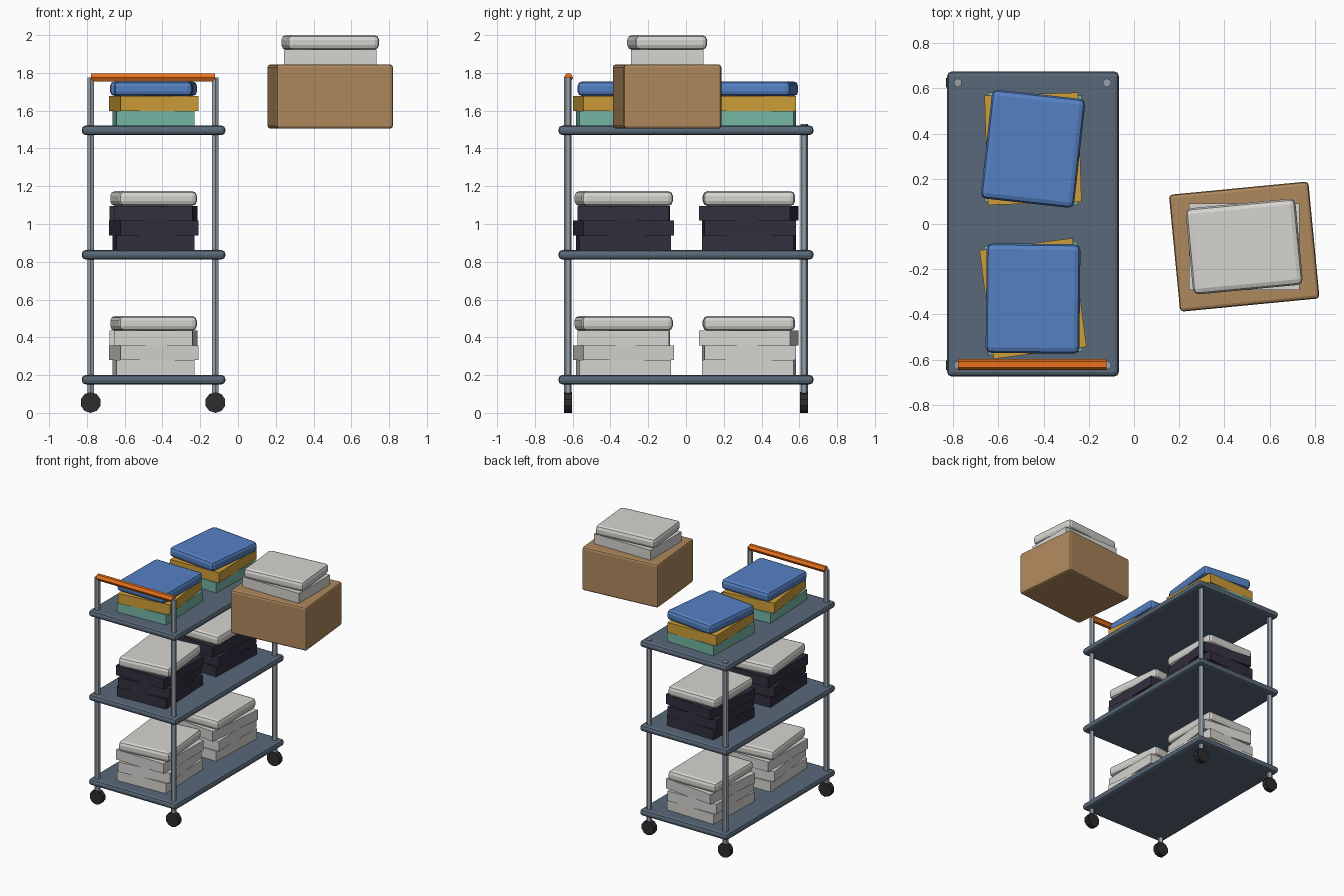
import bpy
from math import radians, pi

if "Cube" in bpy.data.objects:
    bpy.data.objects.remove(bpy.data.objects["Cube"])


def mat(name, r, g, b):
    m = bpy.data.materials.new(name)
    m.diffuse_color = (r, g, b, 1)
    m.use_nodes = True
    m.node_tree.nodes["Principled BSDF"].inputs["Base Color"].default_value = m.diffuse_color
    return m


SLATE = mat("slate", .10, .14, .19)
STEEL = mat("steel", .31, .36, .41)
RUBBER = mat("rubber", .026, .026, .03)
ORANGE = mat("orange", .83, .17, .012)
CARD = mat("cardboard", .43, .25, .11)
GREEN = mat("green", .18, .47, .38)
GOLD = mat("gold", .62, .34, .04)
BLUE = mat("blue", .09, .22, .55)
DARK = mat("dark", .033, .028, .048)
LIGHT = mat("light", .67, .66, .63)


def box(name, loc, size, material, turn=0, bevel=0, segments=2):
    bpy.ops.mesh.primitive_cube_add(size=1, location=loc, rotation=(0, 0, radians(turn)))
    o = bpy.context.object
    o.name = name
    o.scale = size
    bpy.ops.object.transform_apply(location=False, rotation=False, scale=True)
    o.data.materials.append(material)
    if bevel:
        b = o.modifiers.new("bevel", 'BEVEL')
        b.width, b.segments = bevel, segments
    return o


def rod(name, loc, radius, length, sides, material, rot=(0, 0, 0)):
    bpy.ops.mesh.primitive_cylinder_add(vertices=sides, radius=radius, depth=length,
                                        location=loc, rotation=rot)
    o = bpy.context.object
    o.name = name
    o.data.materials.append(material)
    return o


def stack(name, x, y, z, size, colours, turns):
    # folded items; only the top one is soft-edged
    h = size[2]
    for i, (c, t) in enumerate(zip(colours, turns)):
        top = i == len(colours) - 1
        box(f"{name}_item_{i + 1}", (x, y, z + h * (i + .5)), size, c, t, .025 if top else 0)


CX, PY = -.447, .625

# shelves and their stacks
levels = [("bottom", .201, [LIGHT] * 4),
          ("middle", .862, [DARK] * 3 + [LIGHT]),
          ("top", 1.521, [GREEN, GOLD, BLUE])]
for level, z, colours in levels:
    box(f"{level}_shelf", (CX, 0, z - .025), (.76, 1.35, .05), SLATE, 0, .02)
    stack(f"{level}_front_stack", CX, -.33, z, (.415, .485, .078), colours, (2.5, 7.4, -.6, 6))
    stack(f"{level}_back_stack", CX, .333, z, (.415, .485, .078), colours, (-2, 1.8, -6.3, .6))

# posts and wheels
for side, x in (("left", -.78), ("right", -.12)):
    for end, y, top in (("front", -PY, 1.775), ("back", PY, 1.53)):
        rod(f"{end}_{side}_post", (x, y, (top + .1) / 2), .02, top - .1, 6, STEEL)
        rod(f"{end}_{side}_wheel", (x, y, .055), .055, .042, 10, RUBBER, (pi / 2, 0, 0))

# push handle
rod("handle", (-.45, -.622, 1.775), .025, .658, 6, ORANGE, (0, pi / 2, 0))

# raised carton with its own stack
box("carton", (.488, -.1, 1.675), (.62, .52, .34), CARD, 5.5, .015)
stack("carton_stack", .488, -.1, 1.845, (.488, .383, .0775), [LIGHT] * 2, (0, 5.4))
